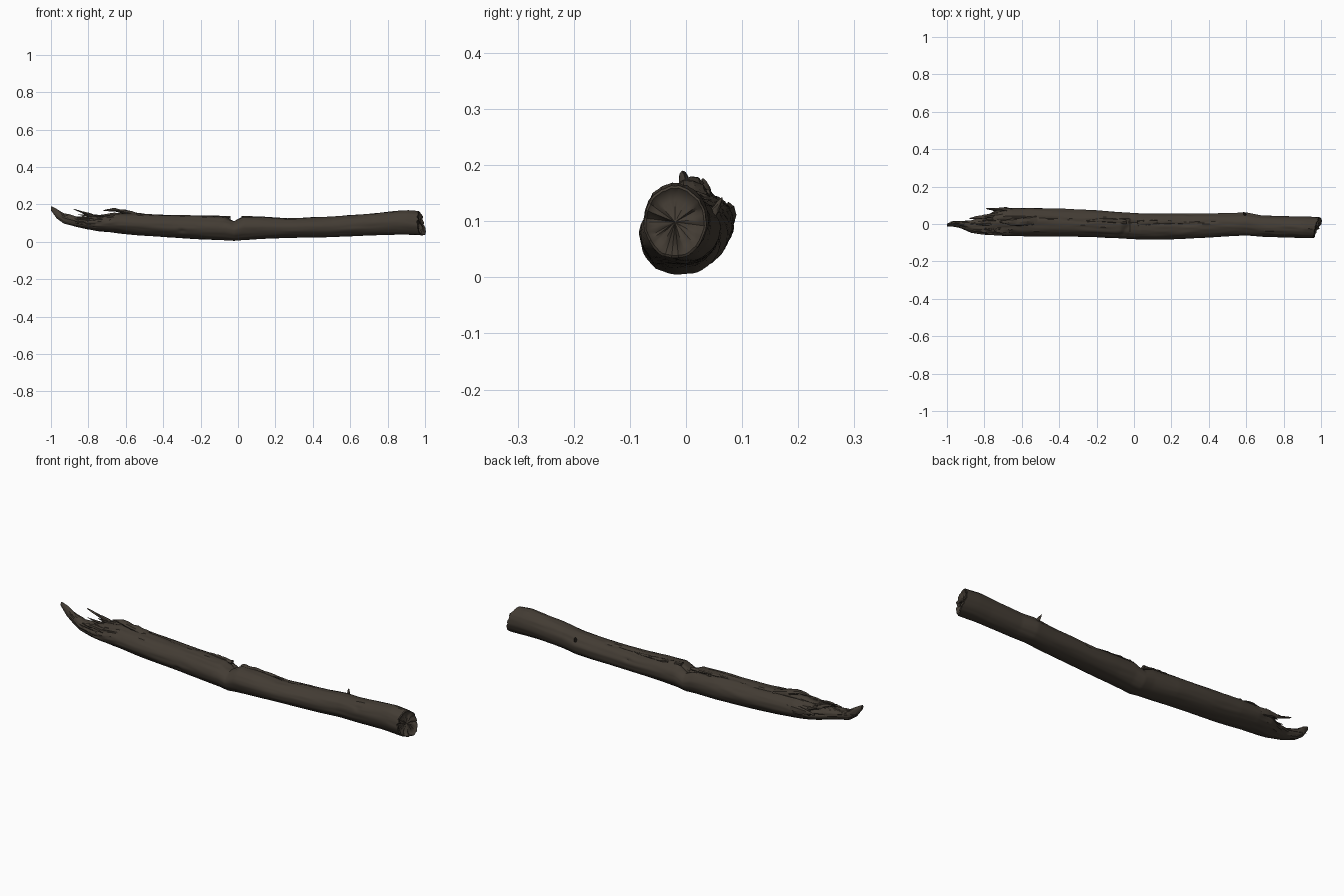
import bpy, bmesh, math, random
from mathutils import Vector, noise

random.seed(4)
if "Cube" in bpy.data.objects:
    bpy.data.objects.remove(bpy.data.objects["Cube"])


def material(name, colour):
    m = bpy.data.materials.new(name)
    m.use_nodes = True
    m.diffuse_color = colour
    m.node_tree.nodes["Principled BSDF"].inputs["Base Color"].default_value = colour
    return m


bark = material("dark bark", (0.056, 0.045, 0.034, 1))


def loft(name, rings, angle=38):
    """Skin closed rings and close both ends with a fan to the middle."""
    bm = bmesh.new()
    loops = [[bm.verts.new(p) for p in ring] for ring in rings]
    n = len(loops[0])
    for a, b in zip(loops, loops[1:]):
        for i in range(n):
            j = (i + 1) % n
            bm.faces.new((a[i], a[j], b[j], b[i]))
    for ring in (loops[0], loops[-1]):
        middle = bm.verts.new(sum((v.co for v in ring), Vector()) / n)
        for i in range(n):
            bm.faces.new((ring[i], ring[(i + 1) % n], middle))
    bmesh.ops.recalc_face_normals(bm, faces=bm.faces)
    mesh = bpy.data.meshes.new(name)
    bm.to_mesh(mesh)
    bm.free()
    obj = bpy.data.objects.new(name, mesh)
    bpy.context.collection.objects.link(obj)
    mesh.materials.append(bark)
    bpy.ops.object.select_all(action='DESELECT')
    obj.select_set(True)
    bpy.context.view_layer.objects.active = obj
    bpy.ops.object.shade_smooth_by_angle(angle=math.radians(angle))
    return obj


# Log outline: x, right edge y, left edge y, underside z, top z
OUTLINE = [
    (-1, -.012, .002, .168, .19), (-.97, -.014, .014, .125, .175),
    (-.93, -.02, .015, .098, .15), (-.87, -.045, .018, .082, .135),
    (-.8, -.056, .04, .066, .135), (-.74, -.06, .07, .057, .142),
    (-.66, -.064, .085, .048, .155), (-.55, -.066, .086, .036, .152),
    (-.4, -.067, .081, .025, .144), (-.2, -.07, .074, .013, .14),
    (-.07, -.077, .063, .008, .134), (-.02, -.08, .06, .005, .112),
    (.03, -.082, .057, .01, .136), (.12, -.083, .055, .016, .133),
    (.25, -.08, .055, .02, .125), (.5, -.066, .058, .025, .134),
    (.6, -.062, .061, .029, .142), (.68, -.068, .046, .033, .148),
    (.85, -.073, .04, .038, .164), (.91, -.076, .04, .037, .168),
    (.975, -.075, .036, .034, .163)]


def section(x):
    for a, b in zip(OUTLINE, OUTLINE[1:]):
        if x <= b[0]:
            t = (x - a[0]) / (b[0] - a[0])
            return [p + (q - p) * t for p, q in zip(a, b)][1:]
    return OUTLINE[-1][1:]


def bump(v, centre, width):
    return math.exp(-((v - centre) / width) ** 2)


SIDES, STEPS = 56, 260


def log_ring(x, scale=1.0, push=0.0):
    y0, y1, z0, z1 = section(x)
    cy, cz = (y0 + y1) / 2, (z0 + z1) / 2
    ry, rz = (y1 - y0) / 2, (z1 - z0) / 2
    broken = max(0, min(1, (-.6 - x) / .15))
    ring = []
    for i in range(SIDES):
        a = math.tau * i / SIDES
        c, s = math.cos(a), math.sin(a)
        # Long bark furrows, fine grain and broad lumps
        r = 1 + .035 * noise.noise((x * 4, c * 3, s * 3))
        r += .05 * noise.noise((x * 9, c * 9, s * 9)) * (.35 + .65 * max(s, 0))
        r += .2 * broken * noise.noise((x * 14 + 5, c * 5, s * 5)) * (.4 + .6 * max(s, 0))
        # Wandering crack along the top and a wound at the notch
        crack = 1.25 + .35 * noise.noise((x * 5, 2, 7))
        r -= .09 * bump(a, crack, .09) * (x < .45) * (x > -.75)
        r -= .08 * bump(x, -.03 + .05 * c, .015) * max(0, s)
        # Shallow knots
        for kx, ka in ((.72, 2.6), (.3, .45), (-.3, 3.5)):
            r -= .07 * bump(x, kx, .018) * bump(a, ka, .16)
        y, z = cy + ry * c * r * scale, cz + rz * s * r * scale
        # Slanted, ragged sawn end
        end = max(0, min(1, (x - .85) / .12))
        jag = .3 * (y + .02) - .1 * (z - .1) + .012 * noise.noise((c * 4, s * 4, 3))
        jag += .015 * bump(a, 5.2, .5)
        ring.append(Vector((x + end * (jag - push), y, z)))
    return ring


rings = [log_ring(-1 + 1.975 * k / STEPS) for k in range(STEPS + 1)]
# Worn rim and sunken cut face
for scale, push in ((.93, -.003), (.82, .004), (.6, .008), (.35, .004)):
    rings.append(log_ring(.975, scale, push))
loft("log", rings)


def splinter(name, path, width, thick, sides=8):
    """A ragged tapering sliver following a short path."""
    pts = [Vector(p) for p in path]
    rings, count = [], 14
    for k in range(count + 1):
        t = k / count * (len(pts) - 1)
        i = min(int(t), len(pts) - 2)
        p = pts[i].lerp(pts[i + 1], t - i)
        way = (pts[i + 1] - pts[i]).normalized()
        side = way.cross(Vector((0, 0, 1))).normalized()
        up = side.cross(way)
        size = 1 - .85 * (k / count) ** 2
        ring = []
        for j in range(sides):
            a = math.tau * j / sides
            r = size * (1 + .6 * noise.noise(p * 40 + Vector((j, 0, 0))))
            ring.append(p + side * math.cos(a) * r * width + up * math.sin(a) * r * thick)
        rings.append(ring)
    loft(name, rings, 30)


# Broken end
splinter("hooked_splinter", [(-.72, .05, .115), (-.79, .042, .143),
                             (-.83, .036, .157), (-.88, .03, .175)], .013, .009)
splinter("back_shard", [(-.58, .06, .105), (-.7, .076, .112), (-.79, .082, .118)], .015, .022)
splinter("top_shard", [(-.52, .02, .138), (-.6, .012, .158), (-.66, .008, .172),
                       (-.72, .012, .166)], .026, .014)
splinter("front_shard", [(-.68, -.035, .115), (-.78, -.038, .128), (-.86, -.036, .13)], .016, .014)
splinter("tip_prong", [(-.84, .0, .11), (-.92, .006, .126), (-.98, .012, .142)], .013, .011)
for k in range(9):
    x, y = random.uniform(-.74, -.6), random.uniform(-.04, .065)
    length = random.uniform(.07, .13)
    z = .137 - 5 * (y - .01) ** 2
    splinter(f"small_splinter_{k + 1}",
             [(x, y, z - .006), (x - length / 2, y - .004, z + .003),
              (x - length, y * .8, z + random.uniform(-.005, .012))],
             .008, .008, 6)

# Raised bark strips beside the notch, and a twig stub
splinter("bark_strip_left", [(-.04, .012, .13), (-.16, .02, .135), (-.3, .012, .136)], .012, .007)
splinter("bark_strip_right", [(.02, .002, .132), (.14, .012, .127), (.32, .006, .121)], .014, .007)
splinter("twig_stub", [(.6, .035, .1), (.592, .055, .125), (.585, .064, .142)], .009, .009)
